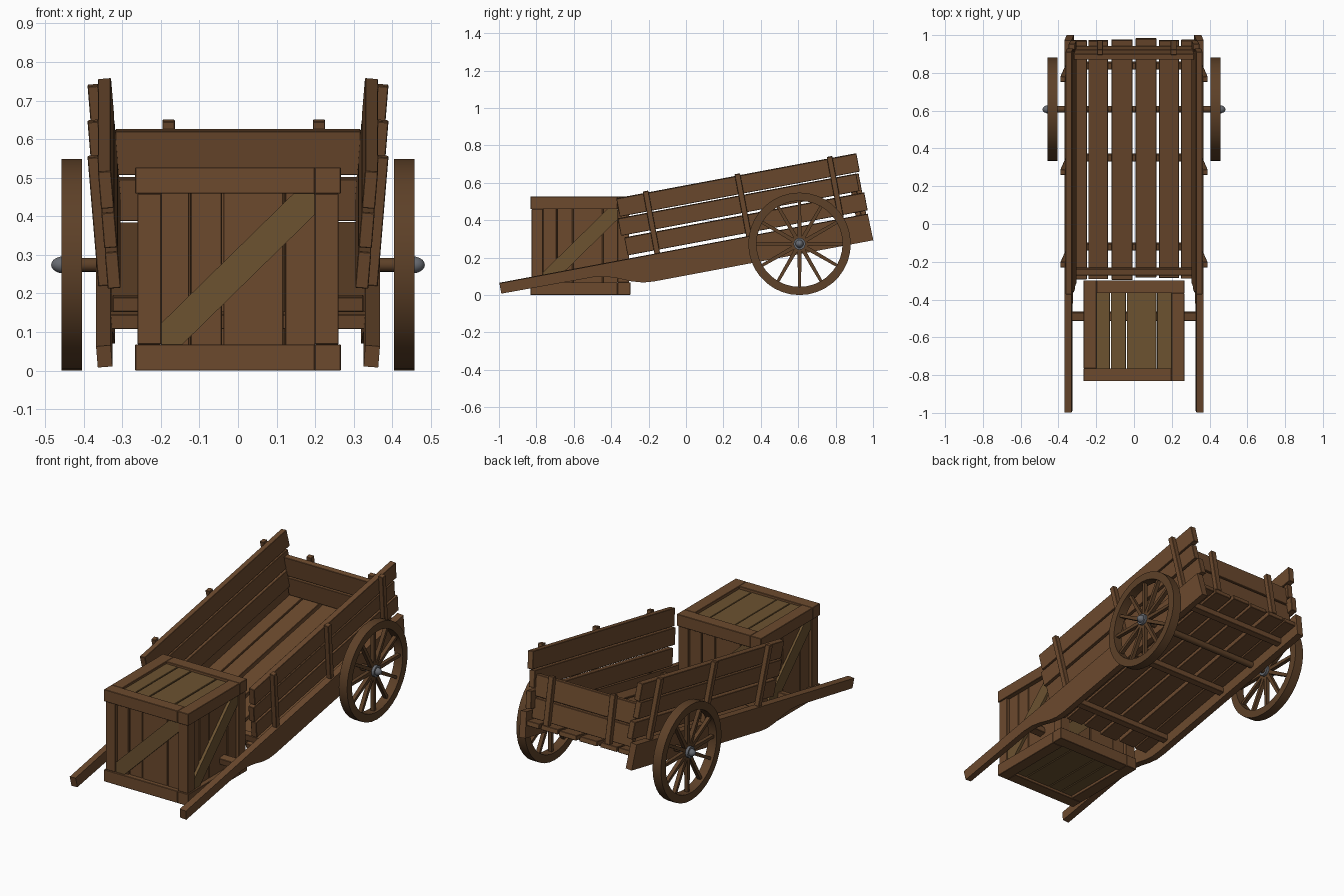
import bpy, bmesh, math, random
from mathutils import Matrix, Vector

if "Cube" in bpy.data.objects:
    bpy.data.objects.remove(bpy.data.objects["Cube"])

random.seed(4)
T, R = Matrix.Translation, Matrix.Rotation


def material(name, col):
    m = bpy.data.materials.new(name)
    m.diffuse_color = (*col, 1)
    m.use_nodes = True
    m.node_tree.nodes["Principled BSDF"].inputs["Base Color"].default_value = m.diffuse_color
    return m


WOOD = material("cart_wood", (0.15, 0.068, 0.027))
DARK = material("wheel_wood", (0.11, 0.052, 0.021))
PALE = material("brace_wood", (0.15, 0.085, 0.03))
IRON = material("iron", (0.14, 0.15, 0.17))


def finish(name, bm, frame, mat, bevel=0.0, smooth=False):
    bmesh.ops.recalc_face_normals(bm, faces=bm.faces)
    me = bpy.data.meshes.new(name)
    bm.to_mesh(me)
    bm.free()
    ob = bpy.data.objects.new(name, me)
    bpy.context.collection.objects.link(ob)
    ob.matrix_world = frame
    me.materials.append(mat)
    if bevel:
        b = ob.modifiers.new("bevel", "BEVEL")
        b.width, b.segments = bevel, 1
    if smooth:
        bpy.ops.object.select_all(action='DESELECT')
        ob.select_set(True)
        bpy.context.view_layer.objects.active = ob
        bpy.ops.object.shade_smooth_by_angle(angle=math.radians(35))
    return ob


def box(name, lo, hi, frame=Matrix(), mat=WOOD, bevel=0.002):
    lo, hi = Vector(lo), Vector(hi)
    bm = bmesh.new()
    bmesh.ops.create_cube(bm, size=1, matrix=T((lo + hi) / 2) @ Matrix.Diagonal((*(hi - lo), 1)))
    return finish(name, bm, frame, mat, bevel)


def prism(name, pts, x0, x1, frame=Matrix(), mat=WOOD):
    """Profile in the y-z plane, extruded along x."""
    bm = bmesh.new()
    f = bm.faces.new([bm.verts.new((x0, y, z)) for y, z in pts])
    new = bmesh.ops.extrude_face_region(bm, geom=[f])["geom"]
    bmesh.ops.translate(bm, vec=(x1 - x0, 0, 0),
                        verts=[v for v in new if isinstance(v, bmesh.types.BMVert)])
    return finish(name, bm, frame, mat)


def rod(name, x0, x1, r, frame, mat, sides=16):
    bm = bmesh.new()
    bmesh.ops.create_cone(bm, cap_ends=True, segments=sides, radius1=r, radius2=r, depth=x1 - x0,
                          matrix=T(((x0 + x1) / 2, 0, 0)) @ R(math.pi / 2, 4, 'Y'))
    return finish(name, bm, frame, mat, smooth=True)


def jit(a=0.008):
    return random.uniform(-a, a)


# Cart frame: origin at the axle, tilted so the handles rest near the ground
AXLE = T((0, 0.607, 0.274))
CART = AXLE @ R(math.radians(10.64), 4, 'X')
FLARE = math.radians(4.7)

# Rail profile: deep beam that narrows into a handle
rail = [(0.388, 0.09), (0.391, -0.053), (-0.80, -0.053), (-0.86, -0.048), (-0.92, -0.030),
        (-0.99, 0.0), (-1.05, 0.020), (-1.12, 0.030), (-1.616, 0.034), (-1.616, 0.09)]

for s, side in ((-1, "left"), (1, "right")):
    lean = R(s * FLARE, 4, 'Y')
    # Side rail with handle
    prism(f"{side}_rail_handle", [(y, z - 0.1) for y, z in rail], -0.019, 0.019,
          CART @ T((s * 0.35, 0, 0.1)) @ lean)
    # Flared side boards and stakes
    wall = CART @ T((s * 0.32, 0, 0.1)) @ lean
    for i, (w0, w1, u0, u1) in enumerate(((0.010, 0.106, -0.915, 0.391),
                                          (0.120, 0.213, -0.930, 0.367),
                                          (0.222, 0.320, -0.918, 0.388))):
        box(f"{side}_side_board_{i + 1}", (-0.017, u0, w0), (0.017, u1, w1), wall)
    for i, u in enumerate((-0.757, -0.258, 0.243)):
        x0, x1 = sorted((s * 0.015, s * 0.043))
        box(f"{side}_stake_{i + 1}", (x0, u - 0.015, -0.008), (x1, u + 0.015, 0.332), wall)

# Bed planks
for i, (x0, x1) in enumerate(((-0.33, -0.25), (-0.242, -0.138), (-0.118, -0.008),
                              (0.008, 0.118), (0.132, 0.238), (0.25, 0.33))):
    box(f"bed_plank_{i + 1}", (x0, -0.905 + jit(), 0.015), (x1, 0.382 + jit(), 0.042), CART)

# Cross bars below the bed, front strip above it, and the bar between the handles
for i, u in enumerate((-0.74, -0.26, 0.235)):
    box(f"bed_cross_bar_{i + 1}", (-0.335, u - 0.018, -0.022), (0.335, u + 0.018, 0.016), CART)
box("front_bed_strip", (-0.325, -0.88, 0.041), (0.325, -0.845, 0.08), CART)
box("handle_cross_bar", (-0.34, -1.125, 0.042), (0.34, -1.08, 0.08), CART)

# Tailgate boards and stakes
for i, (w0, w1) in enumerate(((0.055, 0.166), (0.176, 0.292))):
    box(f"tailgate_board_{i + 1}", (-0.318, 0.322, w0), (0.318, 0.353, w1), CART)
for i, x in enumerate((-0.18, 0.21)):
    box(f"tailgate_stake_{i + 1}", (x - 0.016, 0.352, 0.042), (x + 0.016, 0.38, 0.312), CART)

# Axle and spoked wheels
rod("axle", -0.46, 0.46, 0.018, AXLE, DARK)
for s, side in ((-1, "left"), (1, "right")):
    hubf = AXLE @ T((s * 0.4315, 0, 0))
    bm = bmesh.new()
    vs = [bm.verts.new(p) for p in ((-0.0265, 0, 0.23), (0.0265, 0, 0.23),
                                    (0.0265, 0, 0.274), (-0.0265, 0, 0.274))]
    es = [bm.edges.new((vs[i], vs[(i + 1) % 4])) for i in range(4)]
    bmesh.ops.spin(bm, geom=vs + es, cent=(0, 0, 0), axis=(1, 0, 0),
                   angle=2 * math.pi, steps=36, use_duplicate=False)
    bmesh.ops.remove_doubles(bm, verts=bm.verts, dist=1e-4)
    finish(f"{side}_wheel_rim", bm, hubf, DARK, smooth=True)
    for k in range(12):
        prism(f"{side}_spoke_{k + 1}", [(-0.011, 0.02), (0.011, 0.02), (0.008, 0.236), (-0.008, 0.236)],
              -0.011, 0.011, hubf @ R(k * math.pi / 6, 4, 'X'), DARK)
    rod(f"{side}_hub", -0.0265, 0.0265, 0.032, hubf, IRON)
    bm = bmesh.new()
    bmesh.ops.create_uvsphere(bm, u_segments=16, v_segments=10, radius=1,
                              matrix=Matrix.Diagonal((0.032, 0.022, 0.022, 1)))
    finish(f"{side}_hub_cap", bm, hubf @ T((s * 0.021, 0, 0)), IRON, smooth=True)

# Crate: frame bands, corner posts, recessed planks and diagonal braces
CRATE = T((0, -0.565, 0))
H, B, TOP = 0.267, 0.068, 0.527
EDGES = (-0.202, -0.125, -0.04, 0.12, 0.202)
h, z0, z1, d = H - B, B, TOP - B, 0.055
for k, face in enumerate(("right", "back", "left", "front")):
    f = CRATE @ R(k * math.pi / 2, 4, 'Z')
    box(f"crate_{face}_bottom_band", (H - B, -H, 0), (H, H - B, B), f)
    box(f"crate_{face}_top_band", (H - B, -H, TOP - B), (H, H - B, TOP), f)
    box(f"crate_{face}_post", (H - B, -H + 0.006, z0), (H - 0.006, -H + B, z1), f)
    for i in range(4):
        box(f"crate_{face}_plank_{i + 1}", (0.222, EDGES[i] + 0.002, z0 - 0.01),
            (0.242 + jit(0.003), EDGES[i + 1] - 0.002, z1 + 0.01), f)
    prism(f"crate_{face}_brace", [(-h, z0), (-h + d, z0), (h, z1 - d), (h, z1), (h - d, z1), (-h, z0 + d)],
          0.236, 0.256, f, PALE)
for name, za, zb in (("bottom", 0.015, 0.035), ("lid", TOP - 0.035, TOP - 0.015)):
    for i in range(4):
        box(f"crate_{name}_plank_{i + 1}", (EDGES[i] + 0.002, -0.205, za),
            (EDGES[i + 1] - 0.002, 0.205, zb + jit(0.003)), CRATE, PALE)
